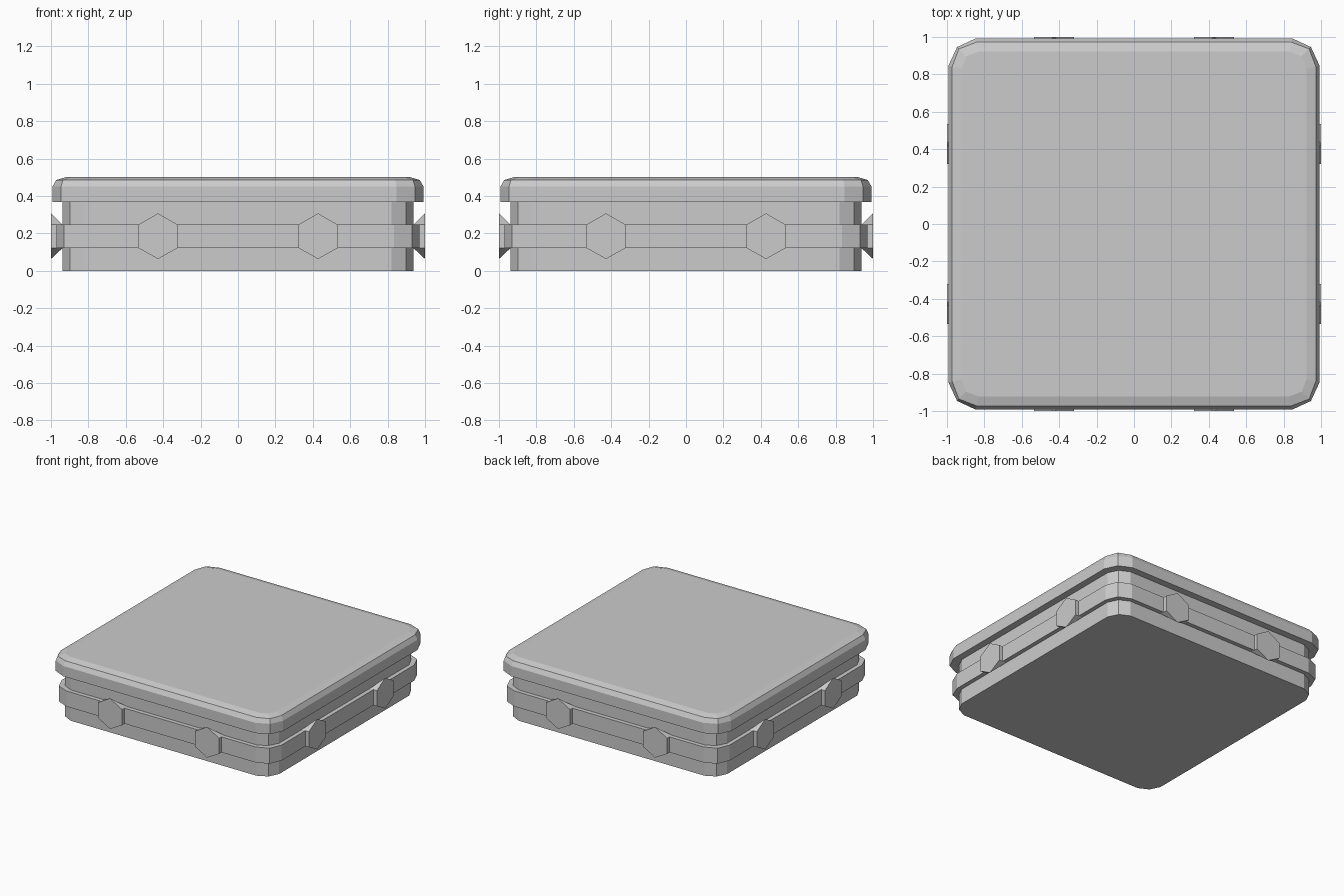
import bpy, bmesh, math
from mathutils import Matrix

if "Cube" in bpy.data.objects:
    bpy.data.objects.remove(bpy.data.objects["Cube"])

grey = bpy.data.materials.new("light grey")
grey.diffuse_color = (0.6, 0.6, 0.6, 1)
grey.use_nodes = True
grey.node_tree.nodes["Principled BSDF"].inputs["Base Color"].default_value = grey.diffuse_color


def finish(bm, name):
    bmesh.ops.recalc_face_normals(bm, faces=bm.faces)
    mesh = bpy.data.meshes.new(name)
    bm.to_mesh(mesh)
    bm.free()
    mesh.materials.append(grey)
    obj = bpy.data.objects.new(name, mesh)
    bpy.context.collection.objects.link(obj)
    return obj


def outline(half, straight, mid):
    """Square with two-segment corners, counter-clockwise."""
    corner = [(half, straight), (mid, mid), (straight, half)]
    pts = []
    for q in range(4):
        c, s = round(math.cos(q * math.pi / 2)), round(math.sin(q * math.pi / 2))
        pts += [(x * c - y * s, x * s + y * c) for x, y in corner]
    return pts


def slab(name, levels):
    """Stack of outlines: (z, half width, straight half length, corner point)."""
    bm = bmesh.new()
    rings = [[bm.verts.new((x, y, z)) for x, y in outline(h, s, m)]
             for z, h, s, m in levels]
    for lo, hi in zip(rings, rings[1:]):
        for i in range(12):
            j = (i + 1) % 12
            bm.faces.new((lo[i], lo[j], hi[j], hi[i]))
    bm.faces.new(rings[0][::-1])
    bm.faces.new(rings[-1])
    return finish(bm, name)


# Main box, raised belt and overhanging lid with rounded rim
slab("body", [(0, 0.937, 0.82, 0.898), (0.37, 0.937, 0.82, 0.898)])
slab("belt", [(0.122, 0.97, 0.835, 0.93), (0.246, 0.97, 0.835, 0.93)])
slab("lid", [(0.368, 0.992, 0.847, 0.946), (0.45, 0.992, 0.847, 0.946),
             (0.485, 0.972, 0.842, 0.936), (0.5, 0.922, 0.83, 0.897)])


def stud(name, x, turn):
    """Hexagonal stud whose points slope back to the belt edges."""
    bm = bmesh.new()
    w, lo, hi = 0.106, 0.122, 0.246
    front = [(-w, lo), (0, 0.063), (w, lo), (w, hi), (0, 0.307), (-w, hi)]
    back = [(-w, lo), (w, lo), (w, hi), (-w, hi)]
    f = [bm.verts.new((x + a, -1, z)) for a, z in front]
    b = [bm.verts.new((x + a, -0.937, z)) for a, z in back]
    for face in (f, b, (f[2], f[3], b[2], b[1]), (f[5], f[0], b[0], b[3]),
                 (f[0], f[1], b[0]), (f[1], f[2], b[1]), (f[1], b[1], b[0]),
                 (f[3], f[4], b[2]), (f[4], f[5], b[3]), (f[4], b[3], b[2])):
        bm.faces.new(face)
    bmesh.ops.transform(bm, matrix=Matrix.Rotation(turn, 4, 'Z'), verts=bm.verts)
    return finish(bm, name)


# Two studs on each of the four sides
for side, label in enumerate(("front", "right", "back", "left")):
    for x, end in ((-0.428, "a"), (0.428, "b")):
        stud(f"{label}_stud_{end}", x, side * math.pi / 2)
